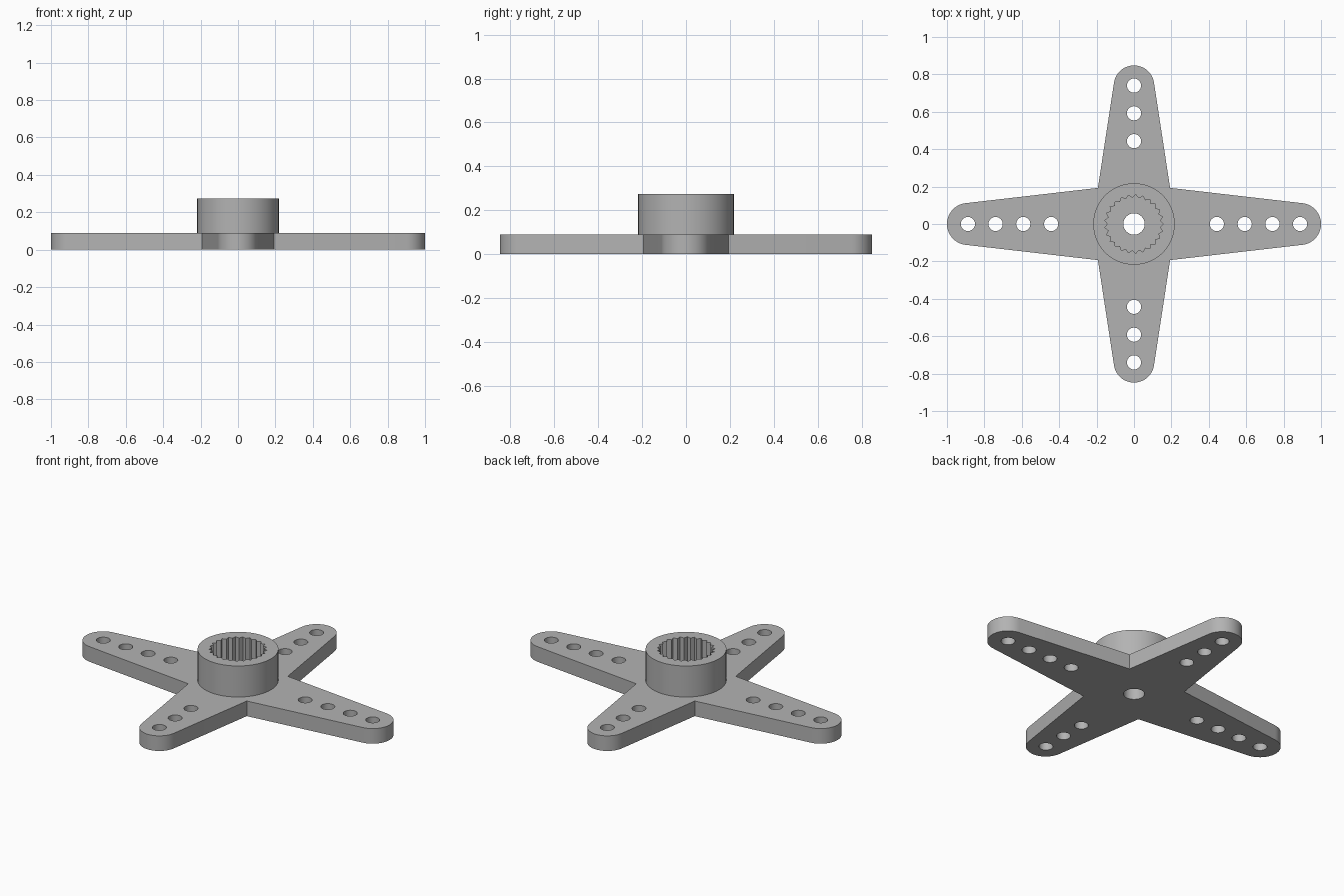
import bpy
import bmesh
from math import acos, atan2, cos, sin, hypot, pi, radians

cube = bpy.data.objects.get("Cube")
if cube:
    bpy.data.objects.remove(cube, do_unlink=True)

PLATE_TOP, HUB_TOP = 0.09, 0.275
HUB_RADIUS = 0.218
CORNER = 0.193                    # inner corner where two arms meet
TEETH = 25
HOLES = [0.443, 0.592, 0.74, 0.888]

grey = bpy.data.materials.new("plastic grey")
grey.use_nodes = True
colour = (0.45, 0.45, 0.45, 1)
grey.diffuse_color = colour
grey.node_tree.nodes["Principled BSDF"].inputs["Base Color"].default_value = colour


def circle(radius, steps, cx=0.0, cy=0.0):
    return [(cx + radius * cos(2 * pi * i / steps),
             cy + radius * sin(2 * pi * i / steps)) for i in range(steps)]


def arm_tip(centre, radius, turn, steps=24):
    """Rounded end of a tapered arm whose sides run to the inner corners."""
    dx = CORNER - centre
    a = atan2(CORNER, dx) - acos(radius / hypot(CORNER, dx))
    pts = []
    for i in range(steps + 1):
        t = -a + 2 * a * i / steps
        x, y = centre + radius * cos(t), radius * sin(t)
        pts.append((x * cos(turn) - y * sin(turn), x * sin(turn) + y * cos(turn)))
    return pts


def prism(name, loops, z0, z1):
    """Extrude an outline with holes from z0 to z1."""
    bm = bmesh.new()
    for loop in loops:
        verts = [bm.verts.new((x, y, z0)) for x, y in loop]
        for i, v in enumerate(verts):
            bm.edges.new((v, verts[(i + 1) % len(verts)]))
    bmesh.ops.triangle_fill(bm, use_beauty=True, edges=bm.edges[:])
    result = bmesh.ops.extrude_face_region(bm, geom=bm.faces[:], use_keep_orig=True)
    top = [g for g in result["geom"] if isinstance(g, bmesh.types.BMVert)]
    bmesh.ops.translate(bm, verts=top, vec=(0, 0, z1 - z0))
    bmesh.ops.recalc_face_normals(bm, faces=bm.faces[:])
    mesh = bpy.data.meshes.new(name)
    bm.to_mesh(mesh)
    bm.free()
    mesh.materials.append(grey)
    obj = bpy.data.objects.new(name, mesh)
    bpy.context.collection.objects.link(obj)
    bpy.ops.object.select_all(action="DESELECT")
    obj.select_set(True)
    bpy.context.view_layer.objects.active = obj
    bpy.ops.object.shade_smooth_by_angle(angle=radians(30))
    return obj


# Four-armed plate: long arms along x, short arms along y
outline = []
for k in range(4):
    centre, radius = ((0.888, 0.112), (0.74, 0.108))[k % 2]
    outline += arm_tip(centre, radius, k * pi / 2)
    c = k * pi / 2 + pi / 4
    outline.append((CORNER * 2 ** 0.5 * cos(c), CORNER * 2 ** 0.5 * sin(c)))

# Screw hole and linkage holes
plate_loops = [outline, circle(0.057, 32)]
for side in (-1, 1):
    plate_loops += [circle(0.038, 24, side * d, 0) for d in HOLES]
    plate_loops += [circle(0.038, 24, 0, side * d) for d in HOLES[:3]]
prism("arm_plate", plate_loops, 0, PLATE_TOP)

# Hub with a toothed socket
socket = []
for i in range(2 * TEETH):
    r = (0.157, 0.14)[i % 2]
    t = pi * i / TEETH
    socket.append((r * cos(t), r * sin(t)))
prism("splined_hub", [circle(HUB_RADIUS, 64), socket], PLATE_TOP - 0.01, HUB_TOP)
